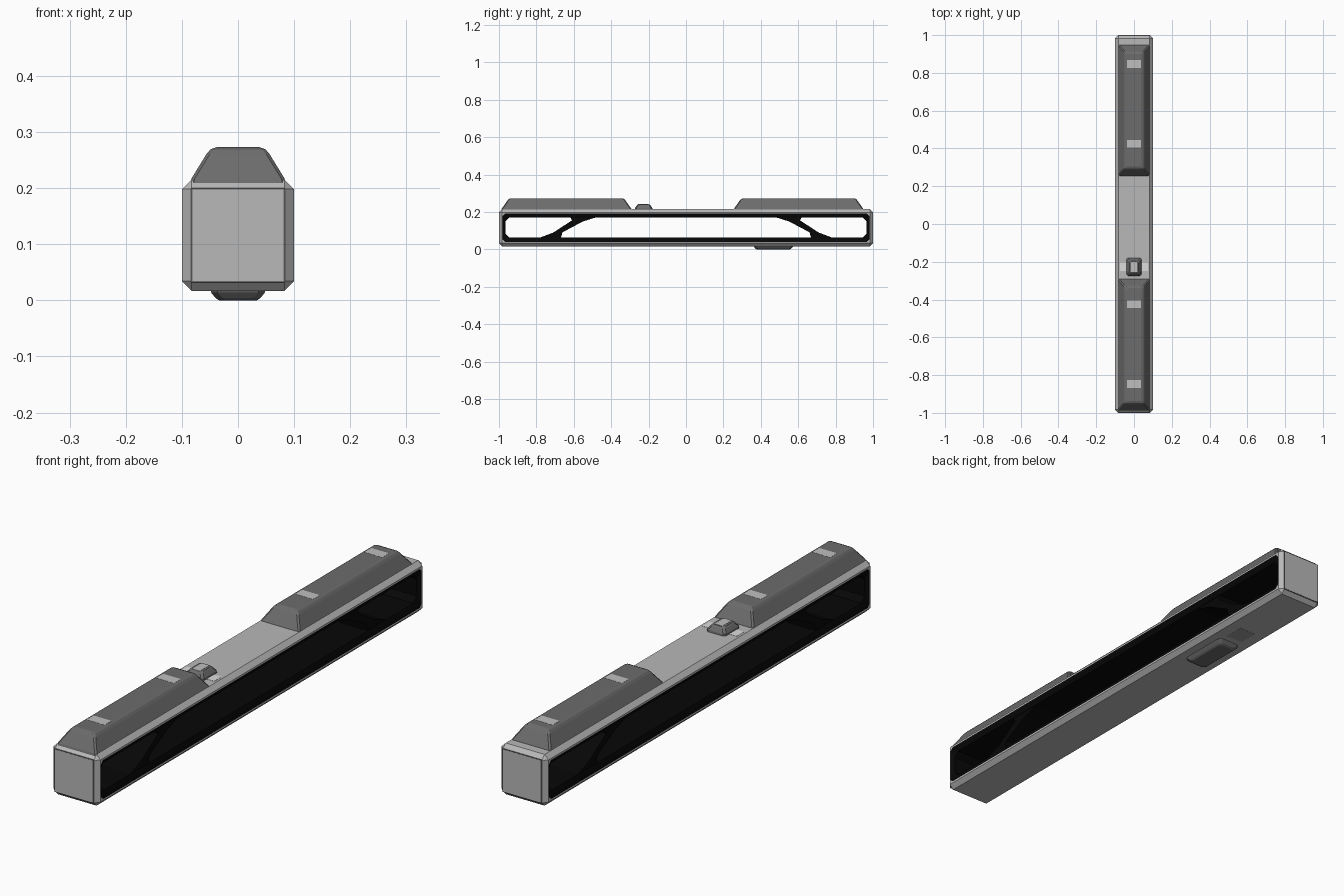
import bpy, bmesh

if "Cube" in bpy.data.objects:
    bpy.data.objects.remove(bpy.data.objects["Cube"])


def material(name, value):
    m = bpy.data.materials.new(name)
    m.use_nodes = True
    colour = (value, value, value, 1)
    m.diffuse_color = colour
    m.node_tree.nodes["Principled BSDF"].inputs["Base Color"].default_value = colour
    return m


HULL = material("light grey hull", 0.48)
POD = material("dark grey housing", 0.15)
BLACK = material("black lining", 0.002)
PLATE = material("pale grey marker", 0.52)
LAMP = material("near white marker", 0.72)
PATCH = material("mid grey patch", 0.33)


def finish(name, bm, mat):
    bmesh.ops.recalc_face_normals(bm, faces=bm.faces[:])
    mesh = bpy.data.meshes.new(name)
    bm.to_mesh(mesh)
    bm.free()
    mesh.materials.append(mat)
    ob = bpy.data.objects.new(name, mesh)
    bpy.context.collection.objects.link(ob)
    return ob


def box(name, x, y, z, mat, bevel=0.0):
    """Box from (min, max) pairs with optional chamfered edges."""
    bm = bmesh.new()
    bmesh.ops.create_cube(bm, size=1)
    for v in bm.verts:
        for i, (lo, hi) in enumerate((x, y, z)):
            v.co[i] = lo if v.co[i] < 0 else hi
    if bevel:
        bmesh.ops.bevel(bm, geom=bm.edges[:], offset=bevel, segments=1,
                        profile=0.5, affect='EDGES')
    return finish(name, bm, mat)


def loft(name, sections, mat):
    """Skin a row of equal point rings and cap both ends."""
    bm = bmesh.new()
    rings = [[bm.verts.new(p) for p in s] for s in sections]
    n = len(rings[0])
    for a, b in zip(rings, rings[1:]):
        for i in range(n):
            j = (i + 1) % n
            bm.faces.new((a[i], a[j], b[j], b[i]))
    bm.faces.new(rings[0])
    bm.faces.new(rings[-1])
    return finish(name, bm, mat)


def octagon(a0, a1, b0, b1, c):
    """Rectangle with cut corners."""
    return [(a0 + c, b0), (a1 - c, b0), (a1, b0 + c), (a1, b1 - c),
            (a1 - c, b1), (a0 + c, b1), (a0, b1 - c), (a0, b0 + c)]


def housing(name, y0, y1, steps, corner):
    """Stepped, tapering cover; each step is (z, half width, end inset)."""
    return loft(name, [[(x, y, z) for x, y in octagon(-w, w, y0 + e, y1 - e, corner)]
                       for z, w, e in steps], POD)


# Hull with a flared opening cut from side to side
hull = box("hull", (-0.1, 0.1), (-1, 1), (0.017, 0.215), HULL, 0.017)
outer = octagon(-0.981, 0.981, 0.039, 0.193, 0.012)
inner = octagon(-0.966, 0.966, 0.064, 0.171, 0.02)
cutter = loft("opening_cutter",
              [[(x, y, z) for y, z in ring]
               for x, ring in ((-0.101, outer), (-0.088, inner),
                               (0.088, inner), (0.101, outer))], BLACK)
cut = hull.modifiers.new("opening", 'BOOLEAN')
cut.operation = 'DIFFERENCE'
cut.solver = 'EXACT'
cut.object = cutter
bpy.context.view_layer.update()
result = bpy.data.meshes.new_from_object(
    hull.evaluated_get(bpy.context.evaluated_depsgraph_get()))
hull.modifiers.clear()
hull.data = result
bpy.data.objects.remove(cutter)

# Lining of the opening is black
result.materials.clear()
result.materials.append(HULL)
result.materials.append(BLACK)
for f in result.polygons:
    c = f.center
    inside = abs(c.x) < 0.0995 and abs(c.y) < 0.982 and 0.035 < c.z < 0.196
    f.material_index = 1 if inside else 0

# Diagonal struts inside the opening, one near each end
profile = [(-0.79, 0.06), (-0.67, 0.06), (-0.66, 0.092), (-0.55, 0.15),
           (-0.47, 0.175), (-0.62, 0.175), (-0.61, 0.155), (-0.71, 0.09)]
for name, s in (("front_strut", 1), ("back_strut", -1)):
    loft(name, [[(x, s * y, z) for y, z in profile] for x in (-0.086, 0.086)], BLACK)

# End panels, each with a thin dark seam behind it
for name, s in (("front", -1), ("back", 1)):
    for part, half, depth, mat in (("seam", 0.084, 1.0004, POD), ("panel", 0.0815, 1.001, HULL)):
        box(f"{name}_end_{part}", (-half, half), sorted((s * 0.995, s * depth)),
            (0.116 - half, 0.116 + half), mat)

# Roof housings with marker plates
roof_steps = ((0.205, 0.086, 0), (0.217, 0.083, 0.004), (0.261, 0.056, 0.035),
              (0.269, 0.049, 0.042), (0.273, 0.038, 0.052))
for name, y0, y1 in (("front", -0.99, -0.288), ("back", 0.252, 0.952)):
    housing(name + "_roof_housing", y0, y1, roof_steps, 0.006)
    s = -1 if y0 < 0 else 1
    for i, y in enumerate((0.425, 0.848)):
        box(f"{name}_roof_marker_{i + 1}", (-0.038, 0.038),
            (s * y - 0.021, s * y + 0.021), (0.268, 0.2735), PLATE)

# Small roof hatch with markers on and beside it
housing("roof_hatch", -0.275, -0.178,
        ((0.21, 0.041, 0), (0.222, 0.04, 0.002), (0.236, 0.03, 0.012), (0.241, 0.025, 0.018)),
        0.008)
box("hatch_marker", (-0.016, 0.016), (-0.257, -0.2), (0.236, 0.2418), PLATE)
for name, s in (("left", 1), ("right", -1)):
    box(name + "_hatch_side_marker", sorted((s * 0.038, s * 0.074)),
        (-0.25, -0.205), (0.212, 0.2158), LAMP)

# Belly fairing and its rear patch
housing("belly_fairing", 0.36, 0.575,
        ((0.022, 0.05, 0), (0.014, 0.048, 0.003), (0.004, 0.04, 0.012), (0, 0.034, 0.02)), 0.012)
box("belly_patch", (-0.036, 0.036), (0.6, 0.68), (0.0163, 0.022), PATCH)

# Smooth only the shallow angles, keep the chamfers crisp
bpy.ops.object.select_all(action='DESELECT')
hull.select_set(True)
bpy.context.view_layer.objects.active = hull
bpy.ops.object.shade_smooth_by_angle(angle=0.5)
